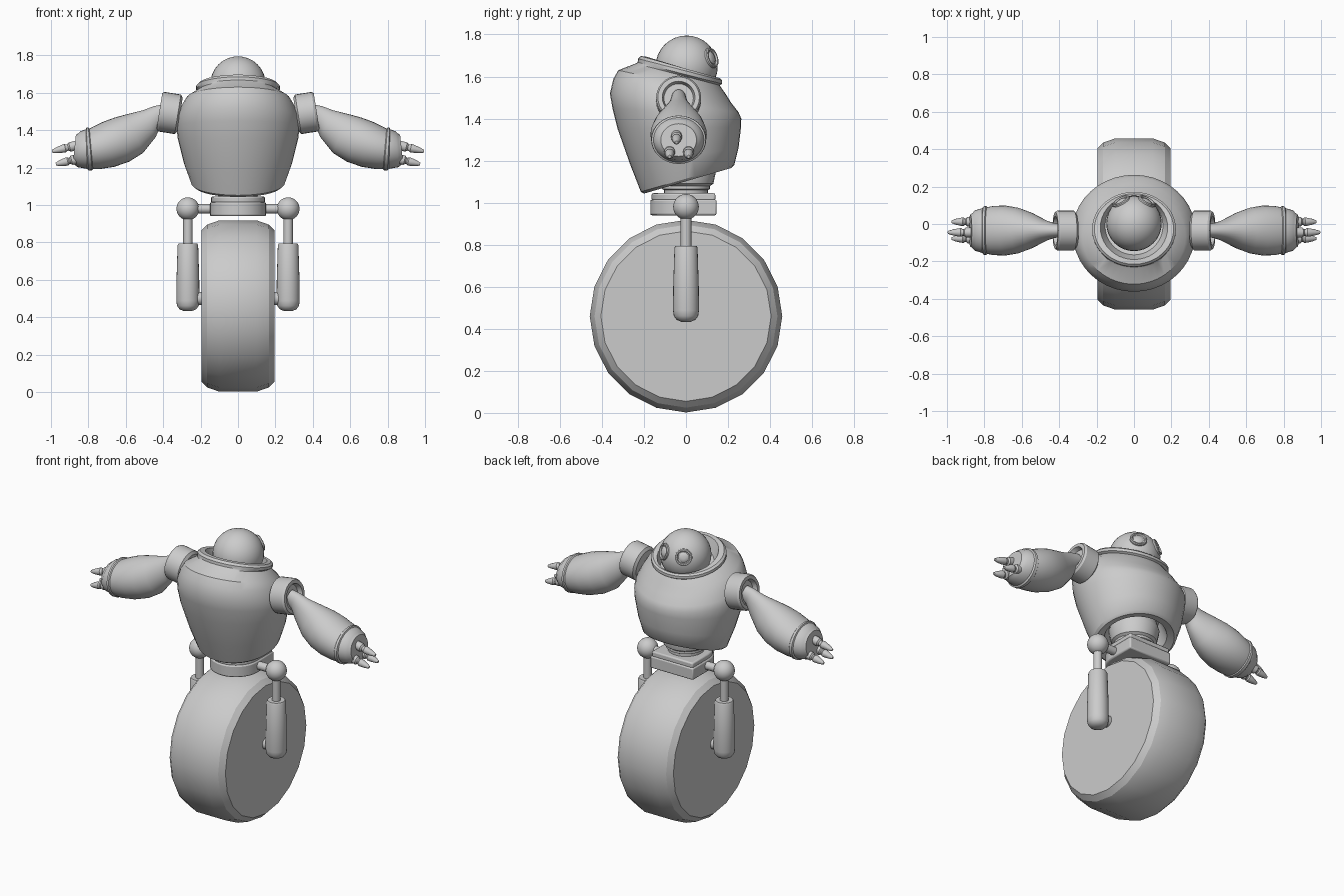
import bpy, bmesh, math
from mathutils import Vector

cube = bpy.data.objects.get("Cube")
if cube:
    bpy.data.objects.remove(cube, do_unlink=True)

grey = bpy.data.materials.new("plain_grey")
grey.use_nodes = True
grey.diffuse_color = (0.6, 0.6, 0.6, 1)
grey.node_tree.nodes["Principled BSDF"].inputs["Base Color"].default_value = (0.6, 0.6, 0.6, 1)


def finish(name, bm, angle=32, bevel=0):
    bmesh.ops.recalc_face_normals(bm, faces=bm.faces)
    mesh = bpy.data.meshes.new(name)
    bm.to_mesh(mesh)
    bm.free()
    obj = bpy.data.objects.new(name, mesh)
    bpy.context.collection.objects.link(obj)
    mesh.materials.append(grey)
    if bevel:
        mod = obj.modifiers.new("bevel", 'BEVEL')
        mod.width, mod.segments = bevel, 2
    bpy.ops.object.select_all(action='DESELECT')
    obj.select_set(True)
    bpy.context.view_layer.objects.active = obj
    bpy.ops.object.shade_smooth_by_angle(angle=math.radians(angle))
    return obj


def loft(name, rings, n=32, angle=32):
    """Skin elliptical rings given as (centre, half axis u, half axis v)."""
    bm = bmesh.new()
    loops = []
    for c, u, v in rings:
        turns = [2 * math.pi * i / n for i in range(n)]
        loops.append([bm.verts.new(c + u * math.cos(a) + v * math.sin(a)) for a in turns])
    for a, b in zip(loops, loops[1:]):
        for i in range(n):
            j = (i + 1) % n
            bm.faces.new((a[i], a[j], b[j], b[i]))
    bm.faces.new(loops[0])
    bm.faces.new(loops[-1])
    return finish(name, bm, angle)


def lathe(name, base, axis, profile, n=24, angle=32):
    """Turn (radius, distance) pairs round an axis."""
    axis, base = Vector(axis).normalized(), Vector(base)
    q = axis.to_track_quat('Z', 'Y')
    u, v = q @ Vector((1, 0, 0)), q @ Vector((0, 1, 0))
    return loft(name, [(base + axis * t, u * r, v * r) for r, t in profile], n, angle)


def ball(name, centre, radius):
    bm = bmesh.new()
    bmesh.ops.create_uvsphere(bm, u_segments=32, v_segments=16, radius=radius)
    bmesh.ops.translate(bm, verts=bm.verts, vec=Vector(centre))
    return finish(name, bm)


def slab(name, z0, z1, scale):
    """Plate with square corners at +y and a half round at -y."""
    bm = bmesh.new()
    pts = [(0.15, 0.145), (-0.15, 0.145)]
    for i in range(17):
        a = math.pi * i / 16
        pts.append((-0.15 * math.cos(a), -0.02 - 0.15 * math.sin(a)))
    face = bm.faces.new([bm.verts.new((x * scale, y * scale, z0)) for x, y in pts])
    up = bmesh.ops.extrude_face_region(bm, geom=[face])["geom"]
    bmesh.ops.translate(bm, vec=(0, 0, z1 - z0),
                        verts=[g for g in up if isinstance(g, bmesh.types.BMVert)])
    return finish(name, bm, bevel=0.008)


# Wheel
lathe("wheel", (0, 0, 0.46), (1, 0, 0),
      [(0.405, -0.195), (0.435, -0.165), (0.458, -0.1),
       (0.458, 0.1), (0.435, 0.165), (0.405, 0.195)], n=20, angle=20)

# Pelvis and neck of the trunk
slab("pelvis", 0.94, 1.015, 1)
slab("pelvis_top", 1.01, 1.045, 0.96)
lathe("waist", (0, 0, 1.03), (0, 0, 1),
      [(0.105, 0), (0.105, 0.03), (0.115, 0.035), (0.115, 0.05), (0.13, 0.06),
       (0.145, 0.13), (0.12, 0.22)])
lathe("hip_rod", (-0.27, 0, 0.98), (1, 0, 0), [(0.025, 0), (0.025, 0.54)], n=16)

# Trunk: tilted rings as (back y, back z, front y, front z, half width)
trunk = [
    (-0.11, 1.20, 0.14, 1.25, 0.14), (-0.15, 1.075, 0.175, 1.165, 0.19),
    (-0.20, 1.043, 0.215, 1.165, 0.235), (-0.215, 1.052, 0.23, 1.18, 0.25),
    (-0.265, 1.18, 0.25, 1.26, 0.288), (-0.325, 1.35, 0.262, 1.36, 0.322),
    (-0.35, 1.45, 0.263, 1.40, 0.33), (-0.362, 1.52, 0.25, 1.43, 0.325),
    (-0.345, 1.59, 0.215, 1.475, 0.30), (-0.322, 1.63, 0.19, 1.515, 0.275),
    (-0.24, 1.662, 0.16, 1.558, 0.212), (-0.23, 1.668, 0.172, 1.565, 0.224),
    (-0.228, 1.685, 0.172, 1.582, 0.224), (-0.215, 1.697, 0.162, 1.592, 0.212),
    (-0.19, 1.695, 0.152, 1.59, 0.18), (-0.165, 1.62, 0.145, 1.53, 0.155),
]
loft("trunk", [(Vector((0, (yb + yf) / 2, (zb + zf) / 2)), Vector((rx, 0, 0)),
                Vector((0, (yf - yb) / 2, (zf - zb) / 2)))
               for yb, zb, yf, zf, rx in trunk], n=40)

# Head
head = Vector((0, 0.003, 1.647))
ball("head", head, 0.148)

# Arm rings as (x, z, half height, half depth, droop in degrees)
arm = [
    (0.39, 1.495, 0.045, 0.035, 15), (0.43, 1.477, 0.055, 0.04, 20),
    (0.475, 1.434, 0.08, 0.055, 25), (0.55, 1.382, 0.112, 0.095, 22),
    (0.62, 1.35, 0.124, 0.122, 18), (0.69, 1.325, 0.124, 0.134, 14),
    (0.755, 1.306, 0.115, 0.131, 10), (0.785, 1.30, 0.109, 0.125, 5),
    (0.79, 1.30, 0.115, 0.131, 5), (0.805, 1.299, 0.115, 0.129, 3),
    (0.81, 1.299, 0.106, 0.12, 2), (0.85, 1.298, 0.096, 0.108, -4),
    (0.862, 1.298, 0.086, 0.095, -6), (0.875, 1.298, 0.078, 0.085, -6),
]
fingers = {"upper": (0.868, -0.045, 1.318, 0.13),
           "back": (0.862, -0.078, 1.246, 0.115),
           "front": (0.862, 0.012, 1.246, 0.115)}

# Mirrored parts
for s, side in ((1, "left"), (-1, "right")):
    # Eye
    look = Vector((s * 0.478, 0.828, 0.292))
    lathe(side + "_eye", head + look * 0.133, look,
          [(0.05, -0.01), (0.05, 0.014), (0.046, 0.019), (0.039, 0.019),
           (0.035, 0.011), (0.03, 0.011), (0.024, 0.016), (0.01, 0.019)])
    # Shoulder cup
    lathe(side + "_shoulder", (s * 0.31, -0.035, 1.483), (s, 0, 0.16),
          [(0.09, 0), (0.107, 0.012), (0.107, 0.1), (0.099, 0.112),
           (0.078, 0.112), (0.07, 0.085)], n=28)
    # Arm
    rings = []
    for x, z, h, d, droop in arm:
        a = math.radians(droop)
        rings.append((Vector((s * x, -0.035, z)),
                      Vector((s * math.sin(a) * h, 0, math.cos(a) * h)), Vector((0, d, 0))))
    loft(side + "_arm", rings)
    # Fingers
    for label, (x, y, z, length) in fingers.items():
        lathe(f"{side}_{label}_finger", (s * x, y, z), (s, 0, -0.25),
              [(r, t * length) for r, t in
               ((0.026, -0.1), (0.026, 0.25), (0.018, 0.32), (0.018, 0.38),
                (0.023, 0.44), (0.022, 0.55), (0.016, 0.8), (0.008, 1))], n=14)
    # Hip ball, strut, damper and axle
    hip = s * 0.268
    ball(side + "_hip_ball", (hip, 0, 0.98), 0.061)
    lathe(side + "_strut", (hip, 0, 0.78), (0, 0, 1), [(0.025, 0), (0.025, 0.2)], n=16)
    lathe(side + "_damper", (hip, 0, 0.433), (0, 0, 1),
          [(0.022, 0), (0.045, 0.01), (0.058, 0.028), (0.062, 0.055),
           (0.061, 0.16), (0.055, 0.352), (0.05, 0.362), (0.03, 0.362)])
    lathe(side + "_axle", (s * 0.18, 0, 0.5), (s, 0, 0), [(0.035, 0), (0.035, 0.08)], n=16)
